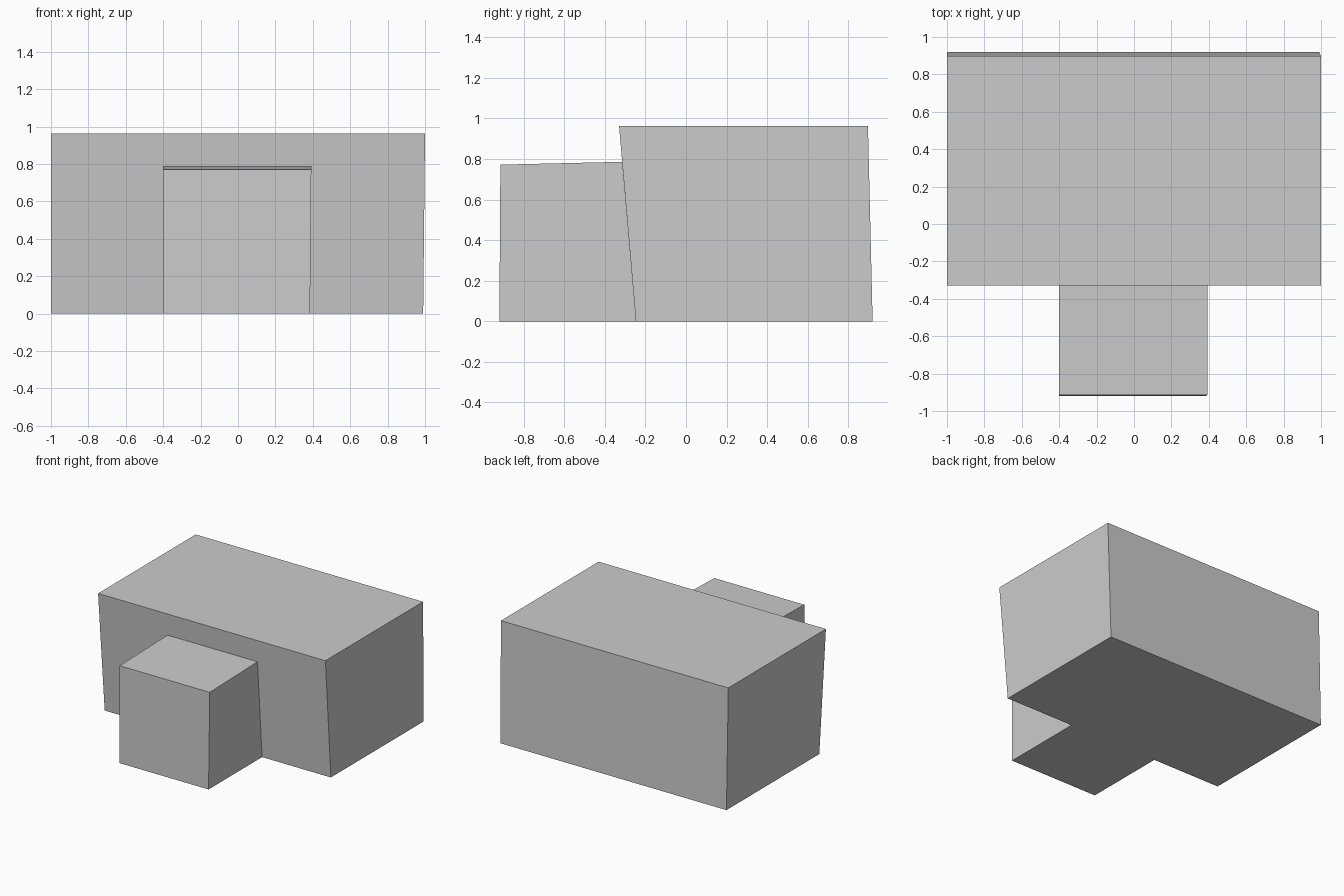
import bpy
import bmesh

cube = bpy.data.objects.get("Cube")
if cube:
    bpy.data.objects.remove(cube, do_unlink=True)

grey = bpy.data.materials.new("light grey")
grey.use_nodes = True
colour = (0.6, 0.6, 0.6, 1)
grey.diffuse_color = colour
grey.node_tree.nodes["Principled BSDF"].inputs["Base Color"].default_value = colour


def extrude_profile(name, profile, left, right_low, right_high, open_back=False):
    """Sweep a (y, z) profile across x; the right end leans slightly."""
    bm = bmesh.new()
    top = max(z for y, z in profile)
    near = [bm.verts.new((left, y, z)) for y, z in profile]
    far = [bm.verts.new((right_low + (right_high - right_low) * z / top, y, z))
           for y, z in profile]
    bm.faces.new(near)
    bm.faces.new(far)
    count = len(profile)
    for i in range(count):
        if open_back and i == 1:  # side that rests against the main wall
            continue
        j = (i + 1) % count
        bm.faces.new((near[i], near[j], far[j], far[i]))
    bmesh.ops.recalc_face_normals(bm, faces=bm.faces)
    mesh = bpy.data.meshes.new(name)
    bm.to_mesh(mesh)
    bm.free()
    mesh.materials.append(grey)
    obj = bpy.data.objects.new(name, mesh)
    bpy.context.collection.objects.link(obj)
    return obj


# Main block with a front wall that leans outward
extrude_profile("main_building",
                [(-0.247, 0), (0.92, 0), (0.897, 0.963), (-0.33, 0.963)],
                -1.0, 0.99, 1.0)

# Lower front block, joined to the leaning wall
extrude_profile("front_porch",
                [(-0.92, 0), (-0.247, 0), (-0.315, 0.786), (-0.915, 0.772)],
                -0.4, 0.385, 0.392, open_back=True)
